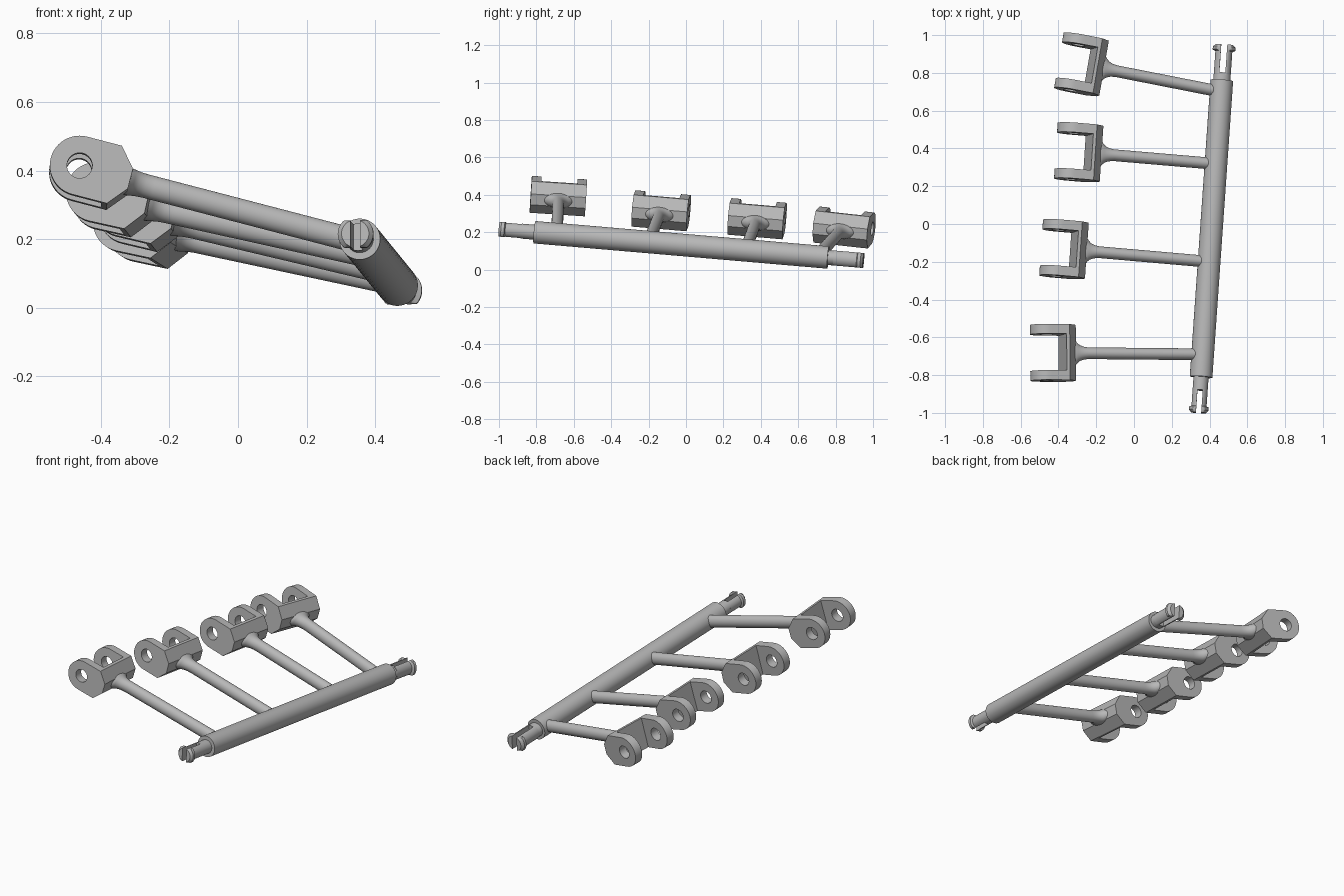
import bpy, bmesh, math
from mathutils import Vector, Matrix

if "Cube" in bpy.data.objects:
    bpy.data.objects.remove(bpy.data.objects["Cube"])

steel = bpy.data.materials.new("grey_metal")
steel.diffuse_color = (0.48, 0.48, 0.48, 1)
steel.use_nodes = True
steel.node_tree.nodes["Principled BSDF"].inputs["Base Color"].default_value = steel.diffuse_color


def frame(origin, x, y):
    """Placement matrix: x axis kept, y axis squared up against it."""
    x = x.normalized()
    y = (y - x * y.dot(x)).normalized()
    z = x.cross(y)
    m = Matrix((x, y, z)).transposed().to_4x4()
    m.translation = origin
    return m


def loft(name, mat, rings, closed=False):
    """Skin equal-sized rings of points; cap the ends or join last to first."""
    bm = bmesh.new()
    vs = [[bm.verts.new(p) for p in r] for r in rings]
    n = len(vs[0])
    pairs = list(zip(vs, vs[1:])) + ([(vs[-1], vs[0])] if closed else [])
    for a, b in pairs:
        for i in range(n):
            j = (i + 1) % n
            bm.faces.new((a[i], a[j], b[j], b[i]))
    if not closed:
        bm.faces.new(vs[0])
        bm.faces.new(vs[-1])
    bmesh.ops.recalc_face_normals(bm, faces=bm.faces)
    me = bpy.data.meshes.new(name)
    bm.to_mesh(me)
    bm.free()
    me.materials.append(steel)
    ob = bpy.data.objects.new(name, me)
    ob.matrix_world = mat
    bpy.context.collection.objects.link(ob)
    return ob


def ellipse(x, ry, rz, n=40):
    return [(x, ry * math.cos(2 * math.pi * i / n), rz * math.sin(2 * math.pi * i / n))
            for i in range(n)]


# main shaft, local x runs along it and local y is sideways
axis = Vector((0.07, 1, -0.086))
centre = Vector((0.41, -0.025, 0.1325))
shaft = frame(centre, axis, Vector((1, 0, 0)))
loft("shaft", shaft, [ellipse(-0.79, 0.06, 0.06), ellipse(0.79, 0.06, 0.06)])


def prong_ring(s, r, gap, side, n=20):
    a = math.acos(gap / r)
    pts = []
    for i in range(n + 1):
        t = -a + 2 * a * i / n
        pts.append((s, side * r * math.cos(t), max(-0.04, min(0.04, r * math.sin(t)))))
    return pts


# split snap pins at both ends: solid neck and two lipped prongs
for label, e, r, lip, gap, neck in (("front", -1, 0.040, 0.052, 0.014, 0.86),
                                    ("back", 1, 0.045, 0.060, 0.016, 0.83)):
    loft(label + "_pin_neck", shaft, [ellipse(e * 0.78, r, 0.04), ellipse(e * neck, r, 0.04)])
    for side in (-1, 1):
        loft(label + "_pin_prong", shaft,
             [prong_ring(e * s, q, gap, side) for s, q in
              ((neck - 0.01, r), (0.945, r), (0.95, lip), (0.967, lip), (0.98, r))])

# fork cheek outline: rounded nose and chamfered rear
R, HOLE, IN, OUT = 0.087, 0.037, 0.097, 0.148
outline = [(R * math.cos(t), R * math.sin(t))
           for t in (math.pi / 2 + math.pi * i / 24 for i in range(25))]
corners = [(0, -R), (0.105, -R), (0.153, -0.03), (0.153, 0.03), (0.105, R), (0, R)]
for (ax, az), (bx, bz) in zip(corners, corners[1:]):
    for k in range(1, 7):
        outline.append((ax + (bx - ax) * k / 6, az + (bz - az) * k / 6))
outline.pop()
bore = [(HOLE * x / math.hypot(x, z), HOLE * z / math.hypot(x, z)) for x, z in outline]
web = [(0.088, -R)] + corners[1:5] + [(0.088, R)]


def at(y, pts):
    return [(x, y, z) for x, z in pts]


# four arms: pivot hole position and the y where the arm meets the shaft
arms = [((-0.463, -0.682, 0.405), -0.69), ((-0.405, -0.130, 0.325), -0.20),
        ((-0.327, 0.383, 0.283), 0.318), ((-0.312, 0.852, 0.235), 0.70)]
for pivot, y in arms:
    pivot = Vector(pivot)
    foot = centre + axis * (y - centre.y)
    m = frame(pivot, foot - pivot, axis)
    length = (foot - pivot).length
    loft("fork_web", m, [at(-IN - 0.005, web), at(IN + 0.005, web)])
    for s in (-1, 1):
        loft("fork_cheek", m, [at(s * IN, outline), at(s * OUT, outline),
                               at(s * OUT, bore), at(s * IN, bore)], closed=True)
    # rod flaring sideways into the fork
    flare = [(0.13, 0.090, 0.042), (0.153, 0.074, 0.040), (0.165, 0.056, 0.038),
             (0.18, 0.043, 0.036), (0.20, 0.035, 0.035), (0.225, 0.031, 0.035),
             (length, 0.031, 0.035)]
    loft("arm_rod", m, [ellipse(*f) for f in flare])

# smooth shading with crisp edges
for ob in bpy.context.collection.objects:
    ob.select_set(True)
    bpy.context.view_layer.objects.active = ob
bpy.ops.object.shade_smooth_by_angle(angle=math.radians(30))
